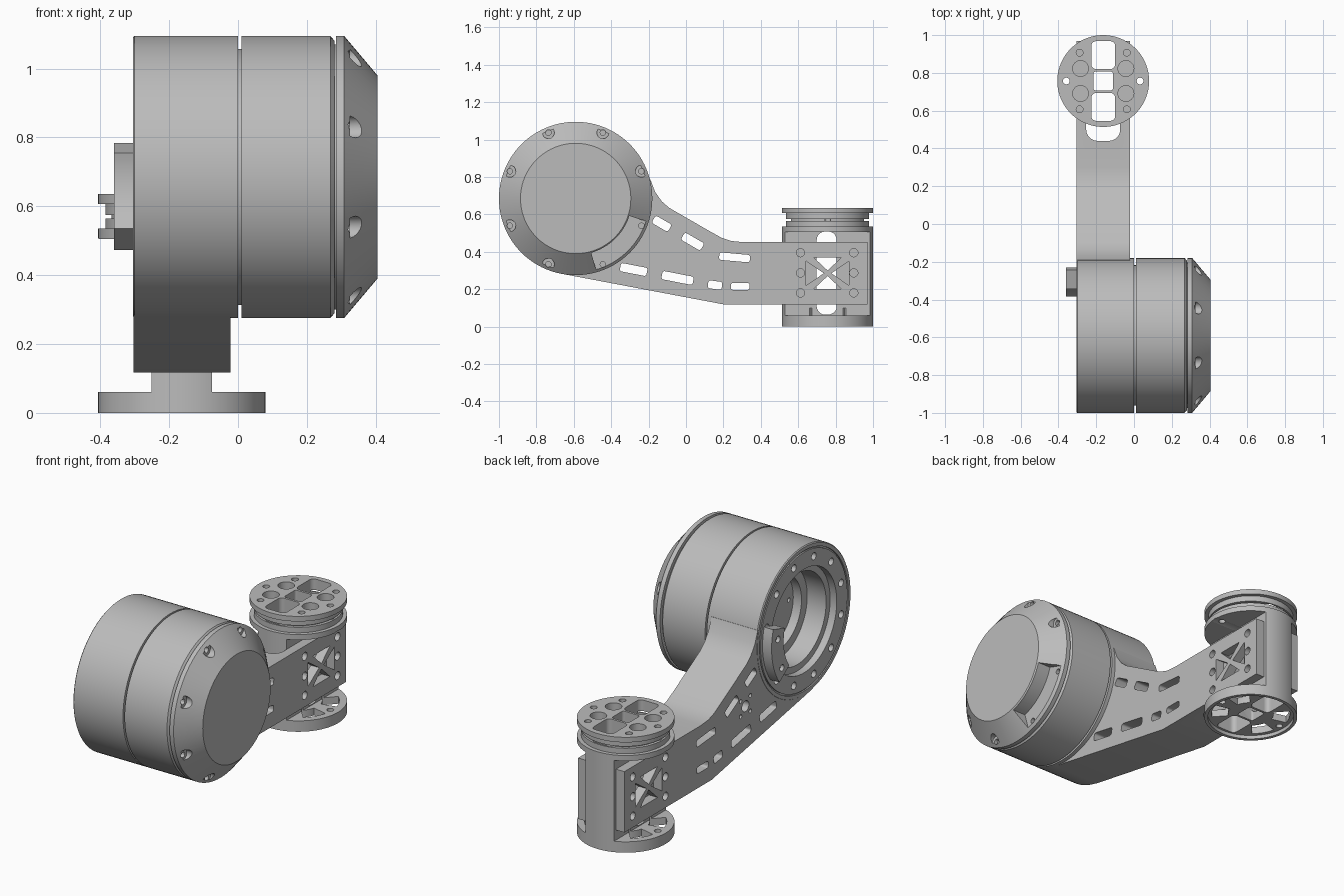
import bpy, bmesh
from math import sin, cos, pi, radians
from mathutils import Vector, Matrix

cube = bpy.data.objects.get("Cube")
if cube:
    bpy.data.objects.remove(cube, do_unlink=True)

grey = bpy.data.materials.new("machined grey")
grey.use_nodes = True
tone = (0.5, 0.5, 0.5, 1)
grey.diffuse_color = tone
grey.node_tree.nodes["Principled BSDF"].inputs["Base Color"].default_value = tone

MY, MZ = -0.59, 0.685      # motor axis, along x
JX, JY = -0.163, 0.757     # joint axis, along z


def place(axis, u, v, w):
    return Vector((w, u, v)) if axis == "X" else Vector((u, v, w))


def finish(name, bm):
    bmesh.ops.recalc_face_normals(bm, faces=bm.faces)
    mesh = bpy.data.meshes.new(name)
    bm.to_mesh(mesh)
    bm.free()
    mesh.materials.append(grey)
    obj = bpy.data.objects.new(name, mesh)
    bpy.context.scene.collection.objects.link(obj)
    return obj


def prism(axis, pts, lo, hi, name="cutter"):
    bm = bmesh.new()
    face = bm.faces.new([bm.verts.new(place(axis, u, v, lo)) for u, v in pts])
    new = bmesh.ops.extrude_face_region(bm, geom=[face])["geom"]
    bmesh.ops.translate(bm, vec=place(axis, 0, 0, hi - lo),
                        verts=[g for g in new if isinstance(g, bmesh.types.BMVert)])
    return finish(name, bm)


def lathe(name, axis, cu, cv, profile, steps=96):
    bm = bmesh.new()
    vs = [bm.verts.new(place(axis, cu + r, cv, h)) for r, h in profile]
    edges = [bm.edges.new(pair) for pair in zip(vs, vs[1:])]
    bmesh.ops.spin(bm, geom=vs + edges, cent=place(axis, cu, cv, 0),
                   axis=place(axis, 0, 0, 1), angle=2 * pi, steps=steps)
    bmesh.ops.remove_doubles(bm, verts=bm.verts, dist=0.0001)
    return finish(name, bm)


def circle(u, v, r, n=24):
    return [(u + r * cos(2 * pi * i / n), v + r * sin(2 * pi * i / n)) for i in range(n)]


def sector(u, v, r0, r1, a0, a1, n=12):
    angles = [radians(a0 + (a1 - a0) * i / n) for i in range(n + 1)]
    return ([(u + r1 * cos(a), v + r1 * sin(a)) for a in angles] +
            [(u + r0 * cos(a), v + r0 * sin(a)) for a in reversed(angles)])


def rounded(u, v, w, h, r, deg=0):
    turn, pts = Matrix.Rotation(radians(deg), 2), []
    for k, (sx, sy) in enumerate([(1, 1), (-1, 1), (-1, -1), (1, -1)]):
        for i in range(6):
            a = (k + i / 5) * pi / 2
            p = turn @ Vector((sx * (w / 2 - r) + r * cos(a), sy * (h / 2 - r) + r * sin(a)))
            pts.append((u + p.x, v + p.y))
    return pts


def cut(obj, cutters):
    for c in cutters:
        c.hide_render = True
        mod = obj.modifiers.new("cut", "BOOLEAN")
        mod.operation, mod.solver, mod.object = "DIFFERENCE", "EXACT", c
    graph = bpy.context.evaluated_depsgraph_get()
    graph.update()
    mesh = bpy.data.meshes.new_from_object(obj.evaluated_get(graph))
    obj.modifiers.clear()
    obj.data = mesh
    for c in cutters:
        bpy.data.objects.remove(c, do_unlink=True)


def around(u, v, r, count, start=0):
    step = 2 * pi / count
    return [(u + r * cos(radians(start) + i * step), v + r * sin(radians(start) + i * step))
            for i in range(count)]


# Motor housing: stepped bore on one side, gap ring in the middle
housing = lathe("motor_housing", "X", MY, MZ, [
    (0, -0.1), (0.2, -0.1), (0.2, -0.15), (0.25, -0.15), (0.25, -0.265), (0.285, -0.265),
    (0.285, -0.305), (0.378, -0.305), (0.378, -0.297), (0.386, -0.297), (0.386, -0.305),
    (0.405, -0.305), (0.41, -0.3), (0.41, 0), (0.372, 0), (0.372, 0.01), (0.41, 0.01),
    (0.41, 0.268), (0.396, 0.28), (0, 0.28)])
cut(housing, [prism("X", circle(y, z, 0.02, 16), -0.4, -0.27)
              for y, z in around(MY, MZ, 0.335, 12, 15)] +
             [prism("X", circle(y, z, 0.012, 12), -0.2, -0.08)
              for y, z in around(MY, MZ, 0.16, 6)])

# Conical end cap with screw pockets and a notch
cap = lathe("motor_cap", "X", MY, MZ, [
    (0, 0.26), (0.385, 0.26), (0.385, 0.284), (0.41, 0.284), (0.41, 0.308),
    (0.295, 0.405), (0, 0.405)])
pockets = around(MY, MZ, 0.381, 8, 22.5)
cut(cap, [prism("X", circle(y, z, 0.032), 0.325, 0.5) for y, z in pockets] +
         [prism("X", circle(y, z, 0.015, 12), 0.3, 0.5) for y, z in pockets] +
         [prism("X", sector(MY, MZ, 0.302, 0.5, -74, -18), 0.32, 0.5)])

# Crescent connector beside the bore
connector = prism("X", sector(MY, MZ, 0.255, 0.36, -36, 16), -0.36, -0.295, "connector")
cut(connector, [prism("X", circle(y, z, 0.018, 16), -0.4, -0.34)
                for y, z in [(MY + 0.303, MZ + 0.03), (MY + 0.27, MZ - 0.14)]])

# Arm: bent beam tangent to the motor, forked at the far end
arm = prism("X", [
    (MY, MZ), (-0.19, 0.786), (-0.165, 0.72), (-0.13, 0.67), (-0.09, 0.635), (0.13, 0.508),
    (0.19, 0.475), (0.24, 0.458), (0.3, 0.452), (0.97, 0.452), (0.97, 0.117), (0.21, 0.117),
    (-0.669, 0.283)], -0.304, -0.022, "arm")
slots = [(-0.13, 0.55, 0.1, 0.045, -30), (0.035, 0.455, 0.12, 0.045, -30),
         (0.26, 0.37, 0.165, 0.04, -5), (-0.28, 0.305, 0.145, 0.045, -11),
         (-0.045, 0.26, 0.17, 0.045, -11), (0.155, 0.222, 0.075, 0.043, -8),
         (0.29, 0.215, 0.1, 0.037, 0)]
tools = [prism("X", circle(MY, MZ, 0.395, 96), -0.5, 0.2),
         prism("Z", rounded(JX, 0.84, 0.18, 0.8, 0.06), -0.1, 0.8)]
tools += [prism("X", rounded(y, z, w, h, 0.012, deg), -0.5, 0.2) for y, z, w, h, deg in slots]
# Screw holes and cross-braced window in both fork plates
tools += [prism("X", circle(y, z, 0.022), -0.5, 0.2)
          for y in (JY - 0.145, JY + 0.14) for z in (0.18, 0.287, 0.395)]
for s in (1, -1):
    for tri in ([(-0.075, 0.085), (0.075, 0.085), (0, 0.015)],
                [(0.115, -0.065), (0.115, 0.065), (0.02, 0)]):
        tools.append(prism("X", [(JY + s * u, 0.285 + s * v) for u, v in tri], -0.5, 0.2))
# Small hub pattern on the outer plate only
tools.append(prism("X", circle(-0.083, 0.41, 0.03), -0.5, -0.25))
tools += [prism("X", circle(y, z, 0.011, 12), -0.5, -0.25)
          for y, z in around(-0.083, 0.41, 0.06, 4, 45)]
cut(arm, tools)

# Output joint: dished base, web, grooved neck and top flange
joint = lathe("output_joint", "Z", JX, JY, [
    (0, 0.02), (0.225, 0.02), (0.225, 0), (0.243, 0), (0.243, 0.535), (0.222, 0.535),
    (0.222, 0.565), (0.205, 0.565), (0.205, 0.575), (0.222, 0.575), (0.222, 0.607),
    (0.243, 0.607), (0.243, 0.635), (0, 0.635)])
tools = [prism("X", rounded(0.752, 0.286, 0.107, 0.444, 0.045), -0.6, 0.3)]
for s in (1, -1):
    tools.append(prism("Z", rounded(JX + s * 0.2875, JY, 0.4, 0.8, 0.01), 0.06, 0.505))
    tools.append(prism("Z", rounded(JX, JY + s * 0.137, 0.126, 0.148, 0.025), -0.1, 0.8))
    tools.append(prism("Z", circle(JX + s * 0.195, JY, 0.018, 16), -0.1, 0.8))
    for t in (1, -1):
        tools.append(prism("Z", circle(JX + s * 0.12, JY + t * 0.066, 0.042), 0.58, 0.8))
        tools.append(prism("Z", circle(JX + s * 0.125, JY + t * 0.15, 0.018, 16), 0.59, 0.8))
        mid = (0 if s > 0 else 180) + t * 31
        tools.append(prism("Z", sector(JX, JY, 0.12, 0.205, mid - 17, mid + 17), -0.1, 0.1))
tools.append(prism("Z", rounded(JX, JY, 0.104, 0.1, 0.012), -0.1, 0.8))
cut(joint, tools)

# Smooth round walls, keep machined edges sharp
for obj in (housing, cap, connector, arm, joint):
    bpy.ops.object.select_all(action="DESELECT")
    obj.select_set(True)
    bpy.context.view_layer.objects.active = obj
    bpy.ops.object.shade_smooth_by_angle(angle=radians(25))
